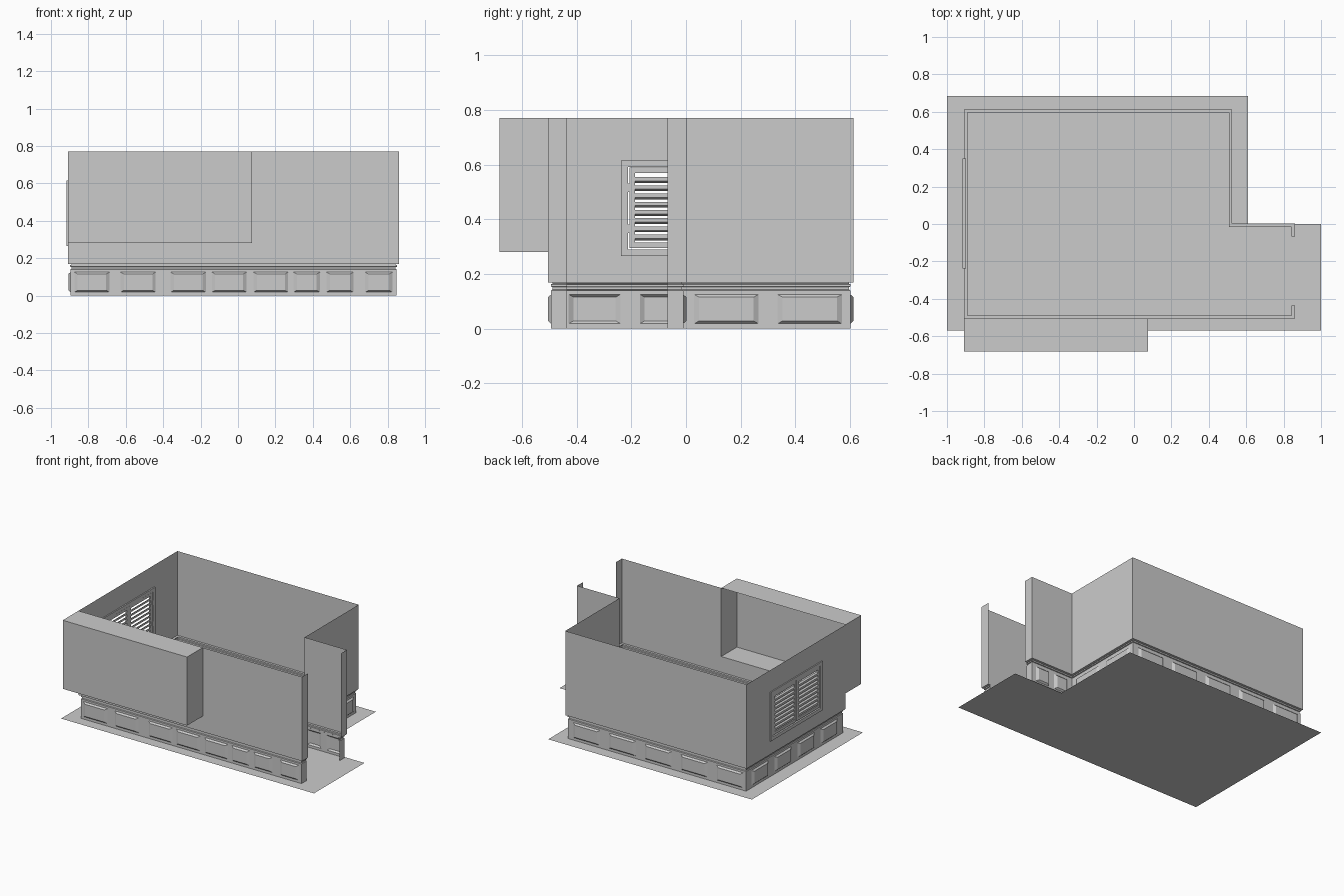
import bpy, bmesh
from mathutils import Vector

if "Cube" in bpy.data.objects:
    bpy.data.objects.remove(bpy.data.objects["Cube"])

Z0, Z1, ZB = 0.168, 0.77, 0.14          # wall bottom, wall top, wainscot top
INSET = 0.012
# outer room outline, counterclockwise, open at the doorway
PATH = [Vector(p) for p in [(0.86, -0.067), (0.86, 0.002), (0.525, 0.002), (0.525, 0.613),
                            (-0.908, 0.613), (-0.908, -0.505), (0.86, -0.505), (0.86, -0.435)]]


def finish(name, bm):
    bmesh.ops.remove_doubles(bm, verts=bm.verts, dist=1e-5)
    me = bpy.data.meshes.new(name)
    bm.to_mesh(me)
    bm.free()
    ob = bpy.data.objects.new(name, me)
    bpy.context.collection.objects.link(ob)
    return ob


def face(bm, pts):
    bm.faces.new([bm.verts.new(p) for p in pts])


def inward(i):
    d = (PATH[i + 1] - PATH[i]).normalized()
    return Vector((-d.y, d.x))


def offset_path(d):
    out = []
    last = len(PATH) - 1
    for i, p in enumerate(PATH):
        n = Vector((0, 0))
        if i > 0:
            n += inward(i - 1)
        if i < last:
            n += inward(i)
        out.append(p + n * d)
    return out


def sheet_map(a, b, n):
    """Map (along, height, outward depth) to space for one wall segment."""
    t = (b - a).normalized()

    def m(u, z, d=0.0):
        q = a + t * u - n * d
        return (q.x, q.y, z)
    return m


def rect(bm, m, u0, u1, z0, z1, d=0.0):
    face(bm, [m(u1, z0, d), m(u0, z0, d), m(u0, z1, d), m(u1, z1, d)])


def box(bm, lo, hi):
    r = bmesh.ops.create_cube(bm, size=1)
    for v in r["verts"]:
        v.co = Vector([(l + h) / 2 + c * (h - l) for l, h, c in zip(lo, hi, v.co)])
    return r["verts"]


# floor
bm = bmesh.new()
face(bm, [(-1, -0.57, 0), (1, -0.57, 0), (1, 0, 0), (0.61, 0, 0), (0.61, 0.685, 0), (-1, 0.685, 0)])
finish("floor", bm)

# upper walls, with holes for the window (segment 4) and the niche (segment 5)
WY0, WY1, WZ0, WZ1 = -0.237, 0.35, 0.265, 0.615
NX1, NZ0 = 0.075, 0.28
bm = bmesh.new()
for i in range(len(PATH) - 1):
    a, b = PATH[i], PATH[i + 1]
    m = sheet_map(a, b, inward(i))
    L = (b - a).length
    if i == 4:
        u0, u1 = a.y - WY1, a.y - WY0
        rect(bm, m, 0, u0, Z0, Z1)
        rect(bm, m, u1, L, Z0, Z1)
        rect(bm, m, u0, u1, Z0, WZ0)
        rect(bm, m, u0, u1, WZ1, Z1)
    elif i == 5:
        u = NX1 - a.x
        rect(bm, m, 0, u, Z0, NZ0)
        rect(bm, m, u, L, Z0, Z1)
    else:
        rect(bm, m, 0, L, Z0, Z1)
finish("upper_walls", bm)

# niche bulging out of the front wall, open toward the room
bm = bmesh.new()
box(bm, (-0.908, -0.682, NZ0), (NX1, -0.505, Z1))
bm.normal_update()
back = [f for f in bm.faces if f.normal.y > 0.9]
bmesh.ops.delete(bm, geom=back, context='FACES_ONLY')
finish("wall_niche", bm)

# moulding between wainscot and wall
profile = [(INSET, ZB), (0.017, 0.143), (0.017, 0.152), (0.011, 0.154), (0.011, 0.162), (0.017, 0.164),
           (0.017, Z0), (0, Z0)]
bm = bmesh.new()
for (d0, z0), (d1, z1) in zip(profile, profile[1:]):
    p, q = offset_path(d0), offset_path(d1)
    for i in range(len(PATH) - 1):
        face(bm, [(*p[i + 1], z0), (*p[i], z0), (*q[i], z1), (*q[i + 1], z1)])
finish("wall_moulding", bm)


# wainscot with recessed panels
def spaced(first, width, pitch, count):
    return [(first + k * pitch, first + k * pitch + width) for k in range(count)]


front = [(-0.875, -0.687), (-0.628, -0.44), (-0.36, -0.172), (-0.14, 0.046),
         (0.083, 0.268), (0.297, 0.438), (0.473, 0.617), (0.68, 0.826)]
panels = {1: spaced(0.03, 0.11, 0.155, 2),
          2: spaced(0.04, 0.235, 0.305, 2),
          3: spaced(0.045, 0.21, 0.283, 5),
          4: spaced(0.06, 0.19, 0.26, 4),
          5: [(a + 0.896, b + 0.896) for a, b in front]}
inner = offset_path(INSET)
bm = bmesh.new()
P0, P1, BZ, BU, D = 0.018, 0.125, 0.010, 0.018, 0.011
for i in range(len(PATH) - 1):
    a, b = inner[i], inner[i + 1]
    m = sheet_map(a, b, inward(i))
    cur = 0
    for u0, u1 in panels.get(i, []):
        rect(bm, m, cur, u0, 0, ZB)
        rect(bm, m, u0, u1, 0, P0)
        rect(bm, m, u0, u1, P1, ZB)
        rim = [m(u1, P0), m(u0, P0), m(u0, P1), m(u1, P1)]
        low = [m(u1 - BU, P0 + BZ, D), m(u0 + BU, P0 + BZ, D),
               m(u0 + BU, P1 - BZ, D), m(u1 - BU, P1 - BZ, D)]
        face(bm, low)
        for k in range(4):
            j = (k + 1) % 4
            face(bm, [rim[k], rim[j], low[j], low[k]])
        cur = u1
    rect(bm, m, cur, (b - a).length, 0, ZB)
finish("wainscot", bm)


# window frame and louvred shutters in the left wall
def frame(bm, x0, x1, y0, y1, z0, z1, w):
    box(bm, (x0, y0, z0), (x1, y0 + w, z1))
    box(bm, (x0, y1 - w, z0), (x1, y1, z1))
    box(bm, (x0, y0 + w, z0), (x1, y1 - w, z0 + w))
    box(bm, (x0, y0 + w, z1 - w), (x1, y1 - w, z1))


bm = bmesh.new()
frame(bm, -0.916, -0.899, WY0, WY1, WZ0, WZ1, 0.024)
finish("window_frame", bm)

mid = (WY0 + WY1) / 2
for side, y0, y1 in (("front", WY0 + 0.03, mid - 0.002), ("back", mid + 0.002, WY1 - 0.03)):
    bm = bmesh.new()
    frame(bm, -0.912, -0.901, y0, y1, WZ0 + 0.03, WZ1 - 0.026, 0.02)
    finish("shutter_" + side, bm)
    bm = bmesh.new()
    for k in range(8):
        z = 0.333 + k * 0.030
        for v in box(bm, (-0.913, y0 + 0.018, z - 0.007), (-0.901, y1 - 0.018, z + 0.007)):
            v.co.z += (v.co.x + 0.907) * 0.6
    finish("slats_" + side, bm)
    # hinges
    bm = bmesh.new()
    yh = y0 - 0.003 if side == "front" else y1 + 0.003
    for z in (0.365, 0.515):
        box(bm, (-0.904, yh - 0.005, z - 0.016), (-0.898, yh + 0.005, z + 0.016))
    finish("hinges_" + side, bm)
